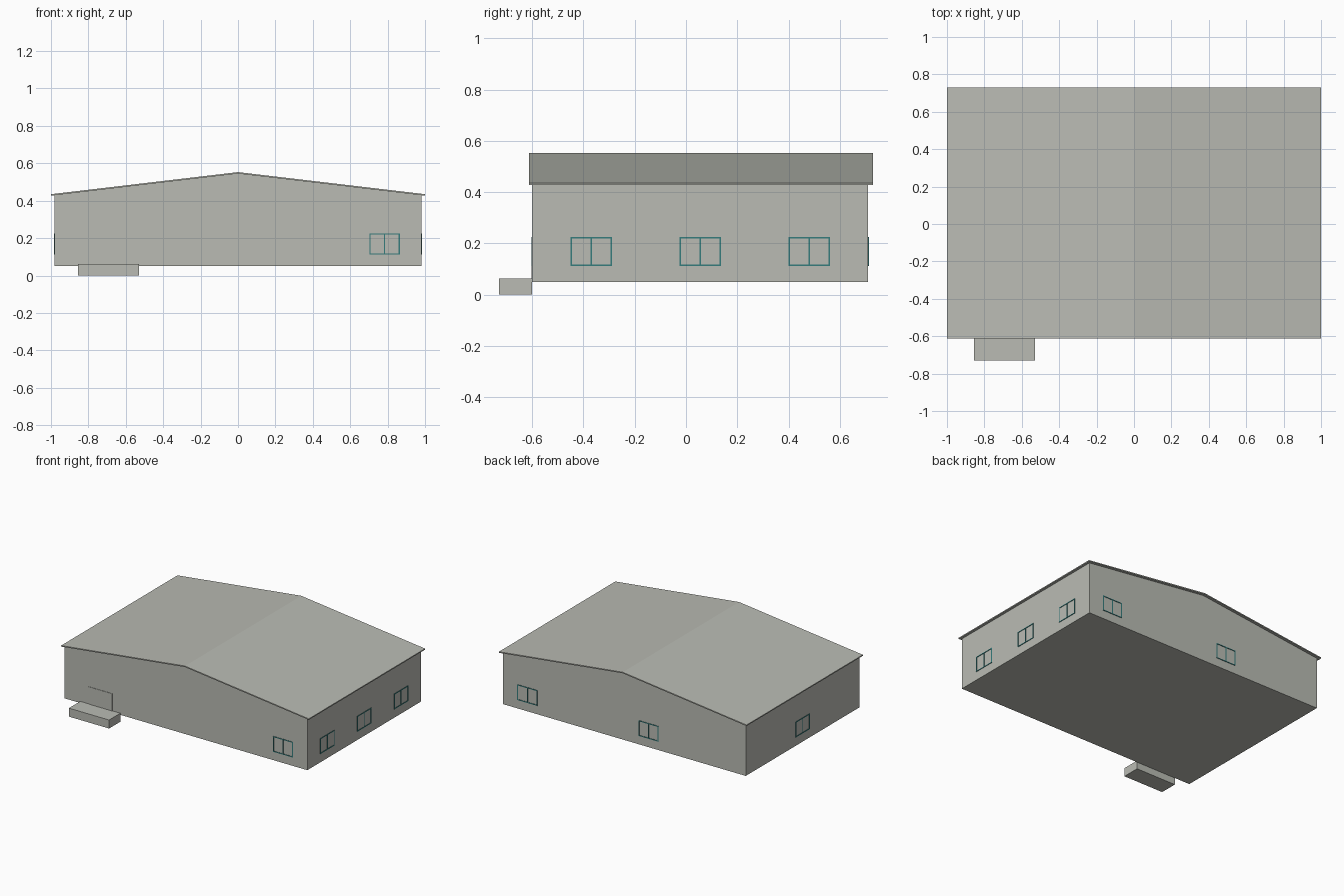
import bpy
import bmesh
from mathutils import Matrix, Vector
from math import radians

default = bpy.data.objects.get("Cube")
if default:
    bpy.data.objects.remove(default, do_unlink=True)


def make_material(name, rgb):
    mat = bpy.data.materials.new(name)
    mat.use_nodes = True
    color = (*rgb, 1)
    mat.diffuse_color = color
    mat.node_tree.nodes["Principled BSDF"].inputs["Base Color"].default_value = color
    return mat


GREY = make_material("warm grey", (0.49, 0.5, 0.455))
TEAL = make_material("dark teal", (0.035, 0.2, 0.2))


def finish(name, bm, mat):
    bmesh.ops.recalc_face_normals(bm, faces=bm.faces)
    mesh = bpy.data.meshes.new(name)
    bm.to_mesh(mesh)
    bm.free()
    mesh.materials.append(mat)
    obj = bpy.data.objects.new(name, mesh)
    bpy.context.collection.objects.link(obj)
    return obj


def add_box(bm, low, high):
    low, high = Vector(low), Vector(high)
    scale = Matrix.Diagonal((*(high - low), 1))
    bmesh.ops.create_cube(bm, size=1, matrix=Matrix.Translation((low + high) / 2) @ scale)


def box(name, low, high, mat):
    bm = bmesh.new()
    add_box(bm, low, high)
    return finish(name, bm, mat)


def extrude_profile(name, profile, y0, y1, mat):
    """Extrude an x-z outline along y."""
    bm = bmesh.new()
    face = bm.faces.new([bm.verts.new((x, y0, z)) for x, z in profile])
    new = bmesh.ops.extrude_face_region(bm, geom=[face])["geom"]
    verts = [v for v in new if isinstance(v, bmesh.types.BMVert)]
    bmesh.ops.translate(bm, verts=verts, vec=(0, y1 - y0, 0))
    return finish(name, bm, mat)


# Main dimensions
WALL_X, FRONT_Y, BACK_Y = 0.98, -0.6, 0.71
FLOOR, EAVE, RIDGE, THICK = 0.05, 0.435, 0.553, 0.008
SLOPE = RIDGE - EAVE

# Walls with gables reaching the underside of the roof
wall_top = EAVE - THICK + SLOPE * (1 - WALL_X)
extrude_profile("walls", [(-WALL_X, FLOOR), (WALL_X, FLOOR), (WALL_X, wall_top),
                          (0, RIDGE - THICK), (-WALL_X, wall_top)], FRONT_Y, BACK_Y, GREY)

# Thin pitched roof with small overhangs
extrude_profile("roof", [(-1, EAVE - THICK), (0, RIDGE - THICK), (1, EAVE - THICK),
                         (1, EAVE), (0, RIDGE), (-1, EAVE)], -0.612, 0.73, GREY)

# Entrance step and door
box("entrance_step", (-0.855, -0.73, 0), (-0.53, FRONT_Y, 0.062), GREY)
box("door", (-0.785, FRONT_Y - 0.003, 0.062), (-0.595, FRONT_Y + 0.002, 0.188), GREY)


# Window frames: two panes each, built facing -y and turned to their wall
def window(name, x, y, angle):
    half, low, high, bar, depth = 0.078, 0.115, 0.222, 0.003, 0.003
    bm = bmesh.new()
    for cx in (-half, 0, half):
        add_box(bm, (cx - bar, -depth, low), (cx + bar, depth, high))
    for cz in (low, high):
        add_box(bm, (-half - bar, -depth, cz - bar), (half + bar, depth, cz + bar))
    obj = finish(name, bm, TEAL)
    obj.location = (x, y, 0)
    obj.rotation_euler.z = radians(angle)


window("front_window", 0.784, FRONT_Y, 0)
for i, x in enumerate((0.784, -0.195)):
    window(f"back_window_{i + 1}", x, BACK_Y, 180)
for i, y in enumerate((-0.37, 0.055, 0.48)):
    window(f"left_window_{i + 1}", WALL_X, y, 90)
window("right_window", -WALL_X, 0.055, -90)
